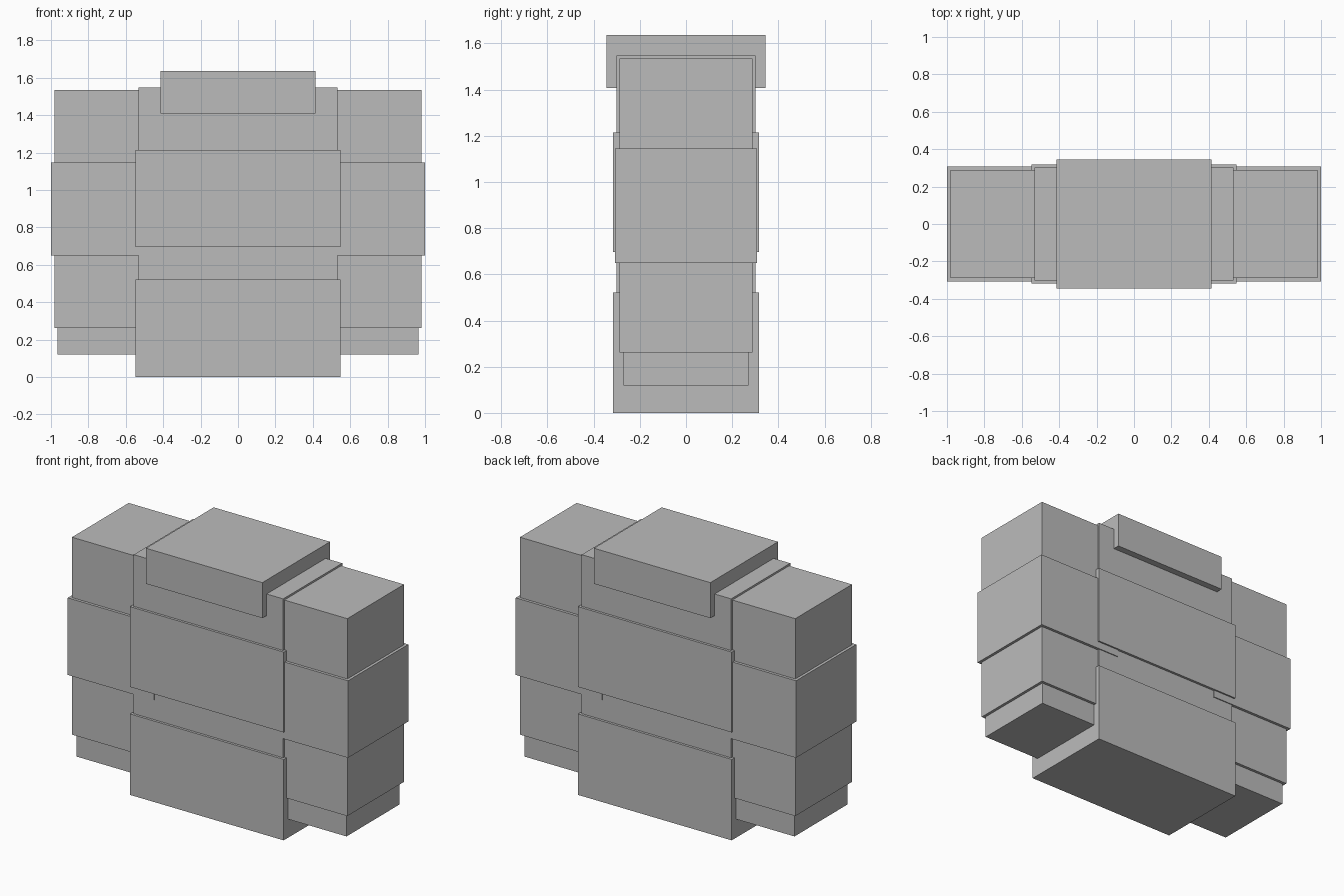
import bpy
import bmesh

# Remove the default object only
default = bpy.data.objects.get("Cube")
if default:
    bpy.data.objects.remove(default, do_unlink=True)

# Single flat colour
grey = bpy.data.materials.new("plain_grey")
grey.use_nodes = True
tone = (0.5, 0.5, 0.5, 1.0)
grey.diffuse_color = tone
grey.node_tree.nodes["Principled BSDF"].inputs["Base Color"].default_value = tone


def box(name, x_range, half_depth, z_range):
    """Axis-aligned block, centred on y = 0."""
    mesh = bpy.data.meshes.new(name)
    bm = bmesh.new()
    bmesh.ops.create_cube(bm, size=1.0)
    for v in bm.verts:
        v.co.x = x_range[v.co.x > 0]
        v.co.y = half_depth if v.co.y > 0 else -half_depth
        v.co.z = z_range[v.co.z > 0]
    bm.to_mesh(mesh)
    bm.free()
    mesh.materials.append(grey)
    obj = bpy.data.objects.new(name, mesh)
    bpy.context.collection.objects.link(obj)
    return obj


# Central parts: name, half width, half depth, bottom, top
for name, half_width, half_depth, bottom, top in (
    ("torso", 0.533, 0.301, 0.26, 1.547),
    ("chest_band", 0.548, 0.317, 0.696, 1.214),
    ("lower_block", 0.548, 0.317, 0.0, 0.522),
    ("head_slab", 0.415, 0.345, 1.408, 1.637),
):
    box(name, (-half_width, half_width), half_depth, (bottom, top))

# Square-section arms, mirrored: name, half width, bottom, top
arm_x = 0.693
for name, half, bottom, top in (
    ("arm", 0.289, 0.262, 1.535),
    ("arm_band", 0.307, 0.649, 1.146),
    ("hand", 0.271, 0.119, 0.27),
):
    for side, sign in (("left", 1), ("right", -1)):
        centre = sign * arm_x
        box(f"{side}_{name}", (centre - half, centre + half), half, (bottom, top))
